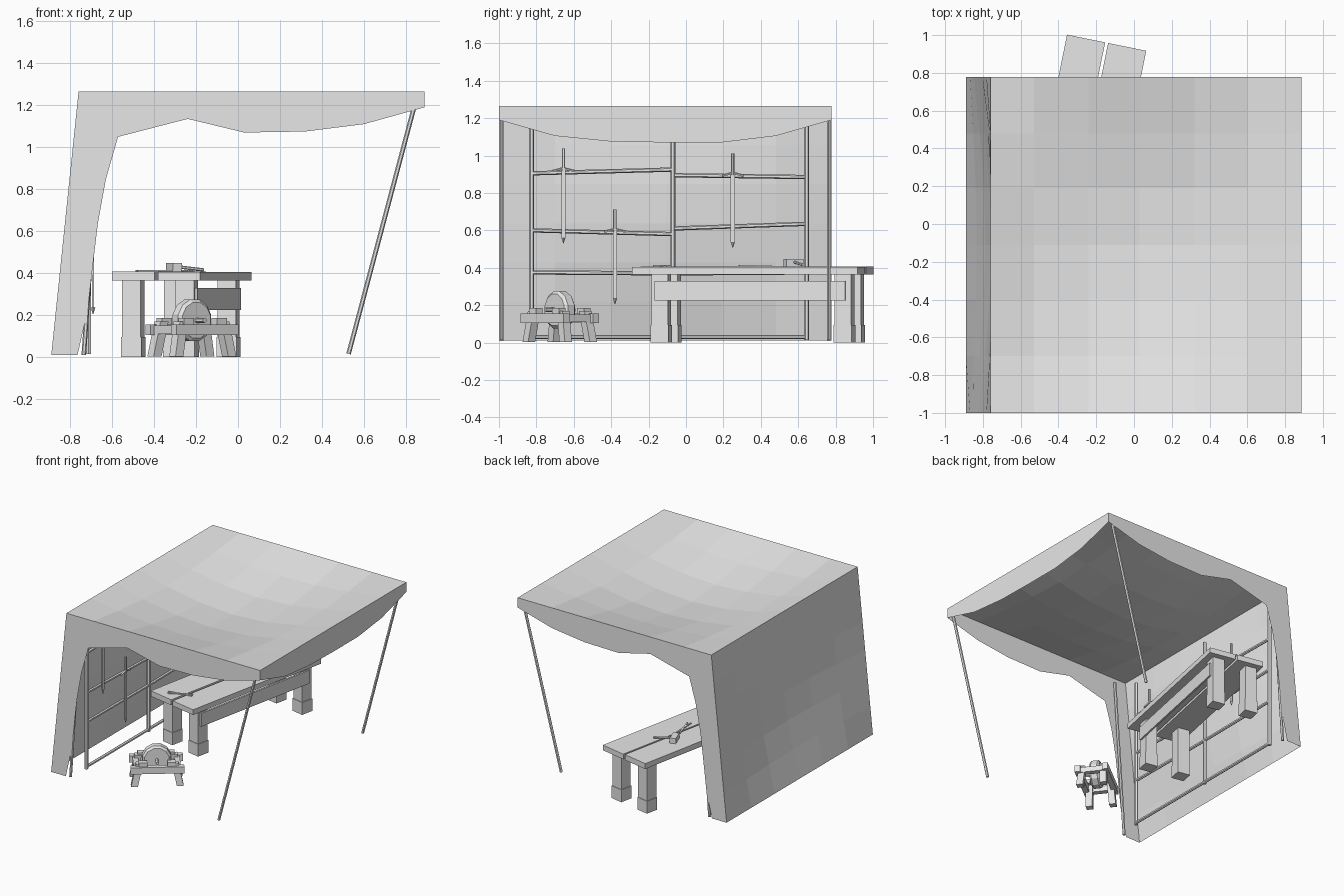
import bpy, bmesh, math
from mathutils import Matrix, Vector

if "Cube" in bpy.data.objects:
    bpy.data.objects.remove(bpy.data.objects["Cube"])

GREY = bpy.data.materials.new("pale_grey")
GREY.diffuse_color = (0.8, 0.8, 0.8, 1)
GREY.use_nodes = True
GREY.node_tree.nodes["Principled BSDF"].inputs["Base Color"].default_value = GREY.diffuse_color


def finish(name, bm):
    me = bpy.data.meshes.new(name)
    bm.to_mesh(me)
    bm.free()
    me.materials.append(GREY)
    ob = bpy.data.objects.new(name, me)
    bpy.context.collection.objects.link(ob)
    return ob


def box(bm, lo, hi, mat=Matrix()):
    lo, hi = Vector(lo), Vector(hi)
    m = mat @ Matrix.Translation((lo + hi) / 2) @ Matrix.Diagonal((*(hi - lo), 1))
    bmesh.ops.create_cube(bm, size=1, matrix=m)


def slanted_post(bm, p, q, w, mat=Matrix()):
    # Square post sheared from foot p to head q
    p, q = Vector(p), Vector(q)
    d, c = q - p, (p + q) / 2
    m = Matrix(((w, 0, d.x, c.x), (0, w, d.y, c.y), (0, 0, d.z, c.z), (0, 0, 0, 1)))
    bmesh.ops.create_cube(bm, size=1, matrix=mat @ m)


def rod(bm, p, q, r, sides=6, r2=None, mat=Matrix(), spin=0):
    p, q = Vector(p), Vector(q)
    m = Matrix.Translation((p + q) / 2) @ (q - p).to_track_quat('Z', 'Y').to_matrix().to_4x4()
    m = m @ Matrix.Rotation(math.radians(spin), 4, 'Z')
    bmesh.ops.create_cone(bm, cap_ends=True, segments=sides, radius1=r, radius2=r2 or r,
                          depth=(q - p).length, matrix=mat @ m)


def sheet(bm, rows):
    vs = [[bm.verts.new(p) for p in row] for row in rows]
    for a, b in zip(vs, vs[1:]):
        for i in range(len(a) - 1):
            bm.faces.new((a[i], a[i + 1], b[i + 1], b[i]))


# Canopy cloth: sagging roof, billowing left wall, hanging valances
XS = [-0.76, -0.53, -0.24, 0.03, 0.32, 0.60, 0.888]
YS = [-1.0, -0.70, -0.40, -0.11, 0.19, 0.48, 0.778]
ZS = [1.265 - 1.255 * i / 6 for i in range(7)]
TOP = 1.265
bulge = [math.sin(math.pi * i / 6) for i in range(7)]


def wall_x(z):
    return -0.89 + 0.13 * (z - 0.01) / 1.255


bm = bmesh.new()
sheet(bm, [[(x, y, TOP - 0.14 * bulge[i] * bulge[j]) for i, x in enumerate(XS)]
           for j, y in enumerate(YS)])
sheet(bm, [[(wall_x(z) + 0.07 * bulge[i] * bulge[j], y, z) for i, z in enumerate(ZS)]
           for j, y in enumerate(YS)])
finish("canopy_cloth", bm)

bm = bmesh.new()
hem = [1.05, 1.05, 1.135, 1.07, 1.075, 1.11, 1.19]
flap = [-0.57, -0.57, -0.63, -0.668, -0.693, -0.717, -0.765]
for y in (YS[0], YS[-1]):
    top = [(x, y, TOP) for x in XS[1:]]
    low = [(x, y, z) for x, z in zip([-0.57] + XS[2:], hem[1:])]
    sheet(bm, [top, low])
    sheet(bm, [[(wall_x(z), y, z) for z in ZS[1:]], [(x, y, z) for x, z in zip(flap[1:], ZS[1:])]])
    bm.faces.new([bm.verts.new(p) for p in
                  (top[0], (XS[0], y, TOP), (wall_x(ZS[1]), y, ZS[1]), low[0])])
side_hem = [1.19, 1.105, 1.075, 1.07, 1.07, 1.105, 1.19]
sheet(bm, [[(XS[-1], y, TOP) for y in YS], [(XS[-1], y, z) for y, z in zip(YS, side_hem)]])
finish("canopy_valance", bm)

# Leaning tent poles
bm = bmesh.new()
for y in (-0.985, 0.763):
    rod(bm, (0.527, y, 0.015), (0.855, y, 1.25), 0.011)
    rod(bm, (-0.735, y, 0.01), (-0.65, y, 1.22), 0.011)
finish("tent_poles", bm)

# Weapon rack against the wall
RX = -0.713
bm = bmesh.new()
for y in (-0.825, -0.07, 0.645):
    rod(bm, (RX, y, 0.015), (RX, y, 1.17), 0.0135)
for y0, z0, y1, z1 in ((-0.825, 0.905, -0.07, 0.925), (-0.825, 0.6, -0.07, 0.58),
                       (-0.825, 0.375, -0.07, 0.37), (-0.07, 0.895, 0.645, 0.885),
                       (-0.07, 0.61, 0.645, 0.635), (-0.07, 0.37, 0.645, 0.375),
                       (-0.825, 0.03, 0.645, 0.03)):
    rod(bm, (RX, y0, z0), (RX, y1, z1), 0.0115)
finish("weapon_rack", bm)

# Swords hanging from the rails
for n, (y, tip) in enumerate(((-0.655, 0.53), (-0.38, 0.205), (0.25, 0.505))):
    bm = bmesh.new()
    m = Matrix.Translation((RX + 0.022, y, tip))
    box(bm, (-0.004, -0.011, 0.03), (0.004, 0.011, 0.395), m)
    rod(bm, (0, 0, 0.03), (0, 0, 0), 0.011, 4, 0.001, m)
    for s in (-1, 1):
        rod(bm, (0, 0, 0.402), (0, s * 0.058, 0.387), 0.007, 5, mat=m)
    rod(bm, (0, 0, 0.39), (0, 0, 0.507), 0.009, 6, mat=m)
    finish("sword_%d" % (n + 1), bm)

# Workbench: local x across, local y along
B = Matrix.Translation((-0.2675, 0.357, 0)) @ Matrix.Rotation(math.radians(-11.5), 4, 'Z')
bm = bmesh.new()
box(bm, (-0.214, -0.615, 0.365), (-0.008, 0.615, 0.407), B)
box(bm, (0.008, -0.615, 0.365), (0.214, 0.615, 0.405), B)
finish("bench_planks", bm)

bm = bmesh.new()
for x in (-0.14, 0.12):
    for y in (-0.475, 0.525):
        m = B @ Matrix.Translation((x, y, 0))
        box(bm, (-0.049, -0.049, 0), (0.049, 0.049, 0.095), m)
        box(bm, (-0.045, -0.045, 0.095), (0.045, 0.045, 0.365), m)
finish("bench_legs", bm)

bm = bmesh.new()
box(bm, (0.163, -0.50, 0.225), (0.177, 0.54, 0.328), B)
finish("bench_apron", bm)

# Tools on the bench
bm = bmesh.new()
m = Matrix.Translation((-0.305, 0.575, 0.407)) @ Matrix.Rotation(math.radians(20), 4, 'Z')
box(bm, (-0.022, -0.048, 0), (0.022, 0.048, 0.04), m)
rod(bm, (0, 0, 0.025), (0.15, 0, 0.008), 0.008, mat=m)
finish("hammer", bm)

bm = bmesh.new()
for cx, cy, a in ((-0.40, -0.13, 20), (-0.24, 0.37, 100)):
    for s in (-1, 1):
        m = Matrix.Translation((cx, cy, 0.411)) @ Matrix.Rotation(math.radians(a + 8 * s), 4, 'Z')
        box(bm, (-0.09, -0.005, -0.004), (0.09, 0.005, 0.003), m)
finish("tongs", bm)

# Grindstone stand: local x along the rails, local y through the wheel
G = Matrix.Translation((-0.22, -0.675, 0)) @ Matrix.Rotation(math.radians(38), 4, 'Z')
bm = bmesh.new()
for s in (-1, 1):
    box(bm, (-0.188, s * 0.10 - 0.02, 0.105), (0.188, s * 0.10 + 0.02, 0.155), G)
    box(bm, (s * 0.145 - 0.02, -0.08, 0.11), (s * 0.145 + 0.02, 0.08, 0.15), G)
    for t in (-1, 1):
        box(bm, (t * 0.10 - 0.03, s * 0.085 - 0.022, 0.155),
            (t * 0.10 + 0.03, s * 0.085 + 0.022, 0.185), G)
        slanted_post(bm, (t * 0.16, s * 0.085, 0.002), (t * 0.125, s * 0.075, 0.17), 0.048, G)
finish("grindstone_stand", bm)

bm = bmesh.new()
Z = 0.175
rod(bm, (0, -0.022, Z), (0, 0.022, Z), 0.103, 12, mat=G, spin=15)
for s in (-1, 1):
    rod(bm, (0, s * 0.022, Z), (0, s * 0.036, Z), 0.103, 12, 0.088, G, 15)
rod(bm, (0, -0.10, Z), (0, 0.10, Z), 0.012, 6, mat=G)
finish("grindstone_wheel", bm)
